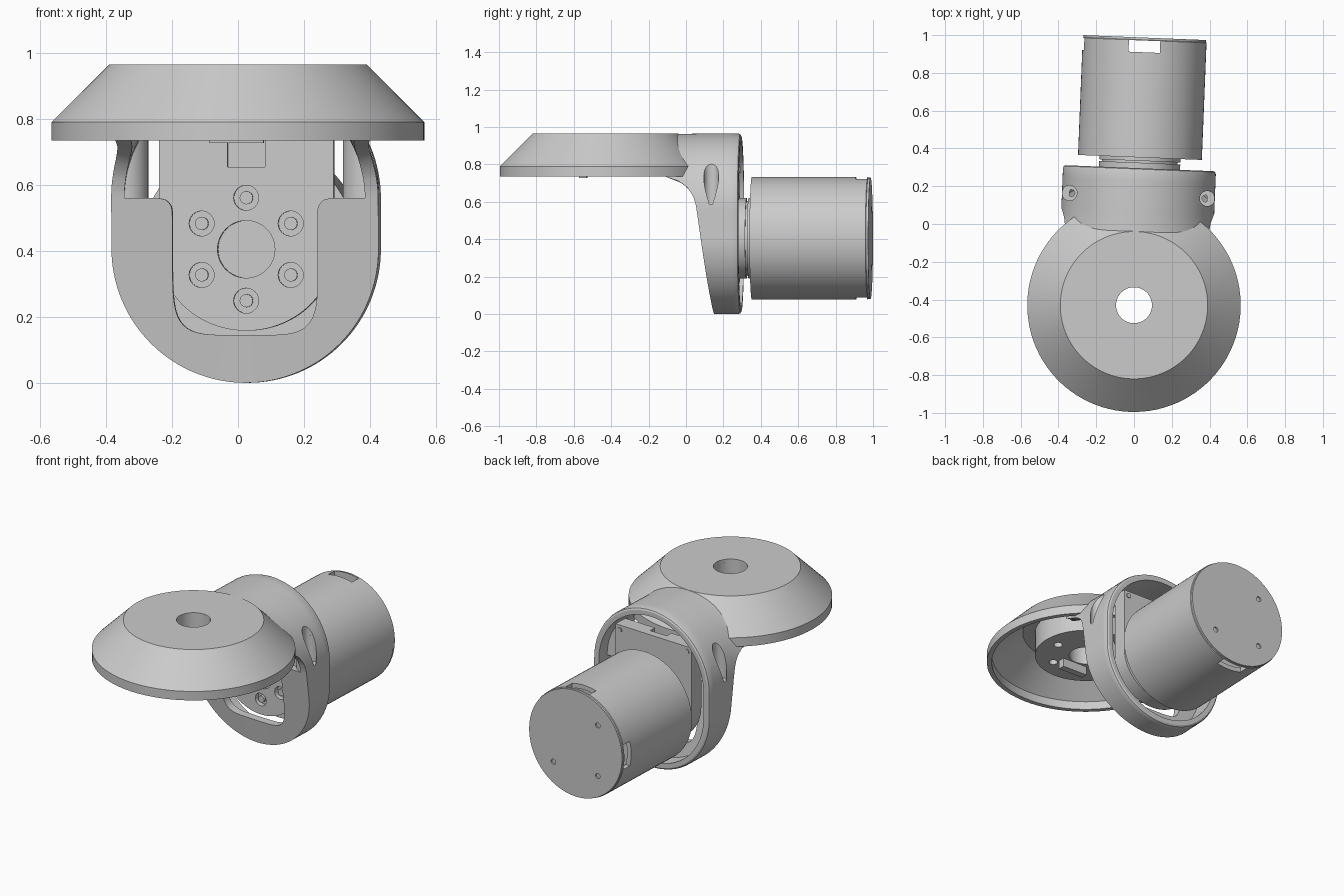
import bpy, bmesh
from math import sin, cos, pi, radians, sqrt
from mathutils import Matrix

cube = bpy.data.objects.get("Cube")
if cube:
    bpy.data.objects.remove(cube)

GREY = (0.6, 0.6, 0.6, 1)
mat = bpy.data.materials.new("plain_grey")
mat.use_nodes = True
mat.diffuse_color = GREY
mat.node_tree.nodes["Principled BSDF"].inputs["Base Color"].default_value = GREY

PIVOT = -0.43      # y of the dish axis
AXIS = 0.405       # height of the motor axis
ARCH = 0.56        # height where the arch springs
BACK = 0.296       # rear of the bracket
N = 64
parts = []


def skin(name, rings, ring_closed=False, caps=True):
    """Join equal-length rings of points into a solid."""
    bm = bmesh.new()
    vs = [[bm.verts.new(p) for p in r] for r in rings]
    count = len(rings[0])
    pairs = list(zip(vs, vs[1:])) + ([(vs[-1], vs[0])] if ring_closed else [])
    for a, b in pairs:
        for i in range(count):
            j = (i + 1) % count
            bm.faces.new((a[i], a[j], b[j], b[i]))
    if caps:
        bm.faces.new(vs[0])
        bm.faces.new(vs[-1])
    bmesh.ops.remove_doubles(bm, verts=bm.verts, dist=1e-5)
    bmesh.ops.recalc_face_normals(bm, faces=bm.faces)
    me = bpy.data.meshes.new(name)
    bm.to_mesh(me)
    bm.free()
    ob = bpy.data.objects.new(name, me)
    bpy.context.collection.objects.link(ob)
    return ob


def turned(name, profile, axis="y", a=0.0, b=AXIS, n=N, closed=False):
    """Revolve (radius, position) pairs; a, b place the axis."""
    rings = []
    for r, h in profile:
        ring = [(a + r * cos(2 * pi * i / n), b + r * sin(2 * pi * i / n)) for i in range(n)]
        rings.append([(u, h, v) if axis == "y" else (u, v, h) for u, v in ring])
    return skin(name, rings, closed, False)


def rod(name, r, lo, hi, axis="y", a=0.0, b=AXIS, n=24):
    return turned(name, [(0, lo), (r, lo), (r, hi), (0, hi)], axis, a, b, n)


def prism(name, pts, lo, hi):
    """Extrude an xz outline along y."""
    return skin(name, [[(u, h, v) for u, v in pts] for h in (lo, hi)])


def box(name, x, y, z):
    return prism(name, [(x[0], z[0]), (x[1], z[0]), (x[1], z[1]), (x[0], z[1])], *y)


def cut(ob, cutter):
    mod = ob.modifiers.new("cut", "BOOLEAN")
    mod.operation, mod.object, mod.solver = "DIFFERENCE", cutter, "EXACT"
    bpy.context.view_layer.update()
    dg = bpy.context.evaluated_depsgraph_get()
    me = bpy.data.meshes.new_from_object(ob.evaluated_get(dg))
    ob.modifiers.clear()
    if len(me.polygons) > len(ob.data.polygons) // 2:   # ignore a failed cut
        ob.data = me
    bpy.data.objects.remove(cutter)


# Dish shell and the hub hanging inside it
parts.append(turned("dish", [(0.095, 0.965), (0.39, 0.965), (0.565, 0.79), (0.565, 0.735), (0.537, 0.735),
                             (0.537, 0.785), (0.36, 0.93), (0.095, 0.93)], "z", 0, PIVOT, 96, True))
hub = turned("hub", [(0.095, 0.78), (0.29, 0.78), (0.29, 0.945), (0.095, 0.945)], "z", 0, PIVOT, N, True)
for i in range(6):
    t = pi / 3 * i
    cut(hub, rod("hub_hole", 0.025, 0.7, 0.84, "z", 0.2 * cos(t), PIVOT + 0.2 * sin(t)))
parts += [hub, box("hub_tab", (-0.083, 0.083), (-0.57, -0.53), (0.727, 0.79))]

# Front edge of the bracket as (height, y)
EDGE = [(-0.1, 0.16), (0.02, 0.15), (0.58, 0.07), (0.63, 0.055), (0.675, 0.025),
        (0.71, -0.02), (0.73, -0.07), (0.737, -0.12), (2, -0.12)]


def front(z):
    for (z0, y0), (z1, y1) in zip(EDGE, EDGE[1:]):
        if z <= z1:
            return y0 + (y1 - y0) * (z - z0) / (z1 - z0)


def wall(sample, y, inset):
    """Point of the bracket wall at depth y, flaring towards the dish."""
    c, s, zc, _ = sample
    flare = 0.03 * min(1, max(0, (0.06 - y) / 0.18)) ** 2
    r = 0.405 - inset - (0.001 if y < 0.05 else 0)
    return ((0.405 + flare - inset) * c, y, zc + r * s)


def mouth(sample):
    """Matching point on the rounded front opening."""
    c, s, zc, _ = sample
    if s < -1e-9:
        k = ((abs(c) / 0.22) ** 5 + (abs(s) / 0.26) ** 5) ** -0.2
        return k * c, zc + k * s
    bend = max(0, (zc - ARCH + 0.04) / 0.04)
    return c * (0.26 - 0.04 * sqrt(max(0, 1 - bend * bend))), zc


def bracket_ring(sample):
    z = wall(sample, 0, 0)[2]
    y0 = front(z)
    ring = [wall(sample, y0 + (0.28 - y0) * k / 8, 0) for k in range(9)]
    ring += [wall(sample, 0.291, 0.004), wall(sample, BACK, 0.013), wall(sample, BACK, 0.04)]
    zi = wall(sample, 0, 0.04)[2]
    y1 = front(zi) + 0.05
    ring += [wall(sample, 0.28 + (y1 - 0.28) * k / 8, 0.04) for k in range(9)]
    if sample[3]:                                   # lower part carries the front wall
        u, v = mouth(sample)
        return ring + [(u, front(v) + 0.05, v), (u, front(v), v)]
    return ring + [wall(sample, y1, 0.04), wall(sample, front(zi), 0.04)]


# Bracket: walls and front plate swept round the arch outline
arc = [pi * i / 64 for i in range(65)]
rise = [0.45, 0.5, 0.52, 0.535, 0.547, 0.555, ARCH]
samples = [(-cos(t), -sin(t), 0.405, True) for t in arc]
samples += [(1, 0, z, True) for z in rise]
samples += [(cos(t), sin(t), ARCH, False) for t in arc]
samples += [(-1, 0, z, True) for z in reversed(rise)]
bracket = skin("bracket", [bracket_ring(s) for s in samples], True, False)
parts.append(bracket)

# Side pockets: slot in the wall, liner behind it and a drilled floor
for side in (-1, 1):
    cut(bracket, rod("pocket", 0.04, 0.585, 1.1, "z", side * 0.365, 0.15))
    rings = []
    for i in range(17):
        t = pi / 2 + pi * i / 16
        ring = []
        for r, top in ((0.04, False), (0.07, False), (0.07, True), (0.04, True)):
            x = 0.365 + r * cos(t)
            z = ARCH + sqrt(0.39 ** 2 - x * x) if top else ARCH
            ring.append((side * x, 0.15 + r * sin(t), z))
        rings.append(ring)
    parts.append(skin("pocket_liner", rings))
    parts.append(turned("pocket_floor", [(0.018, 0.561), (0.045, 0.561), (0.045, 0.584), (0.018, 0.584)],
                        "z", side * 0.355, 0.15, 24, True))

# Mounting block with bore, counterbores and notch
block = prism("mounting_block", [(-0.265 * cos(t), AXIS - 0.247 * sin(t)) for t in arc]
              + [(0.265, 0.8), (-0.265, 0.8)], 0.185, 0.275)
cut(block, rod("block_bore", 0.087, 0.1, 0.24, n=48))
cut(block, box("notch", (-0.057, 0.057), (0.1, 0.23), (0.655, 0.9)))
for i in range(6):
    t = pi / 3 * i + pi / 6
    x, z = 0.156 * cos(t), AXIS + 0.156 * sin(t)
    cut(block, rod("counterbore", 0.038, 0.1, 0.215, a=x, b=z))
    parts.append(rod("bolt", 0.02, 0.19, 0.225, a=x, b=z, n=16))
parts.append(block)
for side in (-1, 1):
    parts.append(rod("corner_screw", 0.015, 0.26, 0.281, a=side * 0.235, b=0.77, n=16))

# Motor neck
parts.append(turned("motor_neck", [(0, 0.27), (0.245, 0.27), (0.245, 0.285), (0.215, 0.285),
                                   (0.215, 0.325), (0.2, 0.325), (0.2, 0.335), (0.215, 0.335),
                                   (0.215, 0.37), (0, 0.37)]))

# Motor can with hollow rear, vents and screw holes
motor = turned("motor", [(0, 0.353), (0.328, 0.353), (0.328, 0.973), (0.324, 0.976),
                         (0.324, 0.988), (0, 0.988)], n=96)
cut(motor, rod("motor_hollow", 0.3, 0.9, 0.974, n=N))
cut(motor, box("vertical_vent", (-0.083, 0.083), (0.91, 0.972), (-0.1, 0.9)))
cut(motor, box("side_vent", (-0.5, 0), (0.91, 0.972), (AXIS - 0.075, AXIS + 0.075)))
for sx in (-1, 1):
    for sz in (-1, 1):
        cut(motor, rod("screw_hole", 0.016, 0.979, 1.1, a=sx * 0.155, b=AXIS + sz * 0.155, n=16))
parts.append(motor)

# Swing everything slightly about the dish axis, then colour and shade
swing = (Matrix.Translation((0, PIVOT, 0)) @ Matrix.Rotation(radians(-2.3), 4, "Z")
         @ Matrix.Translation((0, -PIVOT, 0)))
for ob in parts:
    ob.data.transform(swing)
    ob.data.materials.clear()
    ob.data.materials.append(mat)
    bpy.ops.object.select_all(action="DESELECT")
    ob.select_set(True)
    bpy.context.view_layer.objects.active = ob
    bpy.ops.object.shade_smooth_by_angle(angle=radians(25))
